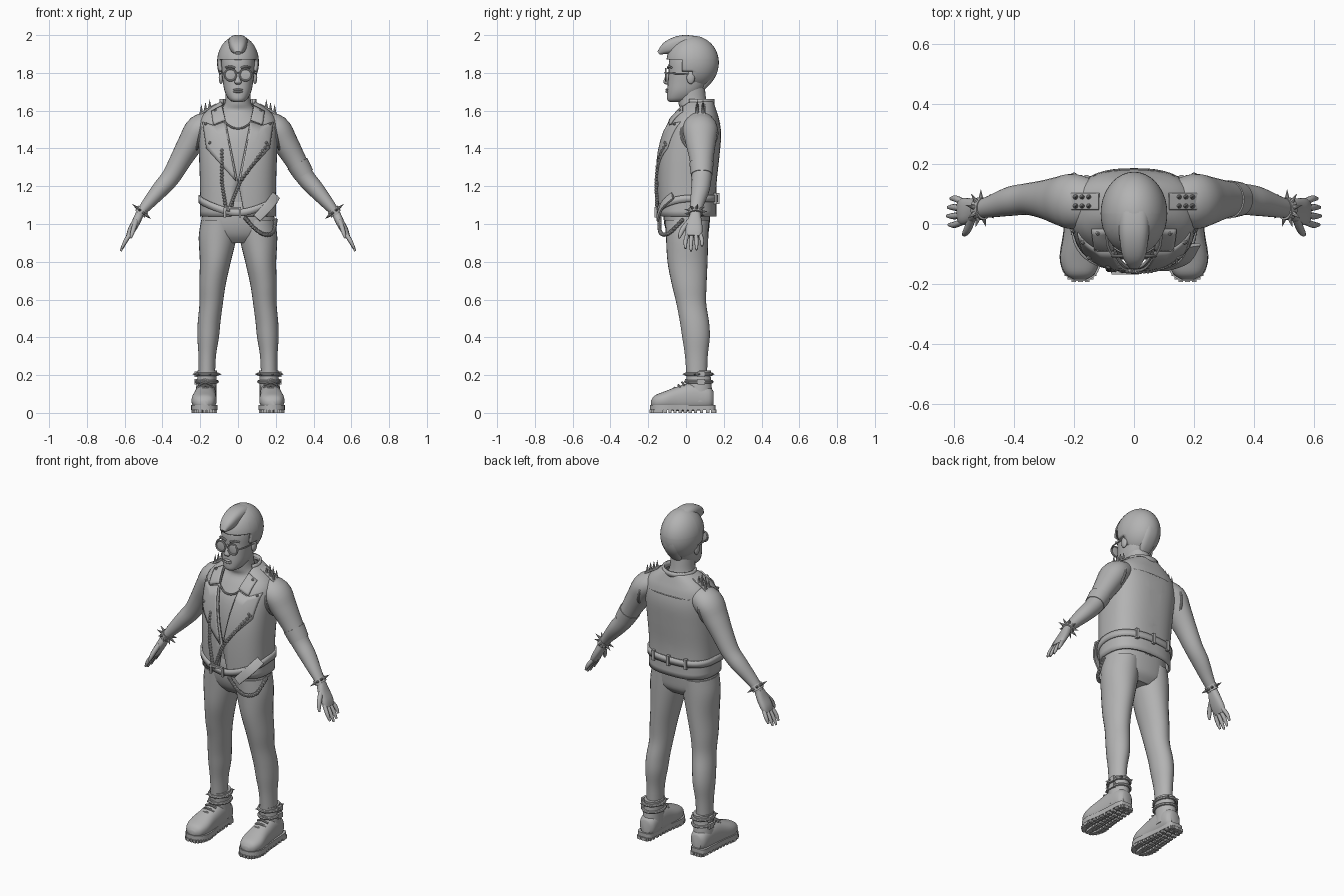
import bpy, bmesh, math
from mathutils import Vector, Matrix
from mathutils.bvhtree import BVHTree

cube = bpy.data.objects.get("Cube")
if cube:
    bpy.data.objects.remove(cube)

X, Y, Z = Vector((1, 0, 0)), Vector((0, 1, 0)), Vector((0, 0, 1))
SIDES = ((1, "left"), (-1, "right"))
grey = bpy.data.materials.new("plain grey")
grey.use_nodes = True
grey.diffuse_color = (.45, .45, .45, 1)
grey.node_tree.nodes["Principled BSDF"].inputs["Base Color"].default_value = (.45, .45, .45, 1)


def finish(name, bm, thick=0):
    bmesh.ops.recalc_face_normals(bm, faces=bm.faces)
    mesh = bpy.data.meshes.new(name)
    bm.to_mesh(mesh)
    bm.free()
    mesh.materials.append(grey)
    ob = bpy.data.objects.new(name, mesh)
    bpy.context.collection.objects.link(ob)
    if thick:
        mod = ob.modifiers.new("thickness", "SOLIDIFY")
        mod.thickness, mod.offset = thick, 0
    return ob


def smooth(points, sub):
    # Catmull-Rom interpolation of tuples
    if sub < 2:
        return points
    out, last = [], len(points) - 1
    for i in range(last):
        quad = [points[max(0, min(last, i + k))] for k in (-1, 0, 1, 2)]
        for j in range(sub):
            t = j / sub
            out.append(tuple(b + t * (c - a) / 2 + t * t * (2 * a - 5 * b + 4 * c - d) / 2
                             + t ** 3 * (3 * b - a - 3 * c + d) / 2 for a, b, c, d in zip(*quad)))
    return out + [points[-1]]


def loft(name, stations, side=X, axis=None, n=28, power=2, sub=4, cap=True, make=True):
    # each station: x, y, z, half width along side, half depth across it
    st, bm, rings = smooth(stations, sub), bmesh.new(), []
    for i, s in enumerate(st):
        t = axis or (Vector(st[min(i + 1, len(st) - 1)][:3]) - Vector(st[max(i - 1, 0)][:3])).normalized()
        u = (side - t * side.dot(t)).normalized()
        v, ring = t.cross(u), []
        for k in range(n):
            c, d = math.cos(math.tau * k / n), math.sin(math.tau * k / n)
            c, d = (math.copysign(abs(w) ** (2 / power), w) for w in (c, d))
            ring.append(bm.verts.new(Vector(s[:3]) + u * c * s[3] + v * d * s[4]))
        rings.append(ring)
    for a, b in zip(rings, rings[1:]):
        for k in range(n):
            bm.faces.new((a[k], a[k - 1], b[k - 1], b[k]))
    if cap:
        bm.faces.new(rings[0])
        bm.faces.new(rings[-1])
    return finish(name, bm) if make else bm


def level(rows):
    # rows: height, half width, front, back -> stations
    return [(0, (f + b) / 2, z, w, (b - f) / 2) for z, w, f, b in rows]


def flip(points, s):
    return [(s * p[0],) + tuple(p[1:]) for p in points]


def cord(name, points, r, side=Z, sub=3):
    return loft(name, [tuple(p[:3]) + (r, r) for p in points], side, n=8, sub=sub)


def oval(c, u, v, n=24):
    return [Vector(c) + u * math.cos(math.tau * k / n) + v * math.sin(math.tau * k / n) for k in range(n + 1)]


def ribbon(name, points, h, thick, closed=False):
    bm = bmesh.new()
    rows = [[bm.verts.new(Vector(p) + Z * d) for d in (-h, h)] for p in points]
    for a, b in zip(rows, rows[1:] + (rows[:1] if closed else [])):
        bm.faces.new((a[0], b[0], b[1], a[1]))
    return finish(name, bm, thick)


def beads(name, points, r):
    bm = bmesh.new()
    for p in points:
        bmesh.ops.create_icosphere(bm, subdivisions=1, radius=r, matrix=Matrix.Translation(p[:3]))
    return finish(name, bm)


def spikes(name, items, r, length):
    bm = bmesh.new()
    for p, d in items:
        m = Matrix.Translation(Vector(p) + d * length / 2) @ d.to_track_quat('Z', 'Y').to_matrix().to_4x4()
        bmesh.ops.create_cone(bm, cap_ends=True, segments=8, radius1=r, radius2=0, depth=length, matrix=m)
    return finish(name, bm)


def boxes(name, items):
    bm = bmesh.new()
    for p, size in items:
        bmesh.ops.create_cube(bm, size=1, matrix=Matrix.LocRotScale(Vector(p), None, Vector(size)))
    return finish(name, bm)


def ellipsoid(name, c, r):
    bm = bmesh.new()
    bmesh.ops.create_uvsphere(bm, u_segments=16, v_segments=10, radius=1,
                              matrix=Matrix.LocRotScale(Vector(c), None, Vector(r)))
    return finish(name, bm)


def cut(bm, co, no):
    bmesh.ops.bisect_plane(bm, geom=bm.verts[:] + bm.edges[:] + bm.faces[:], plane_co=co, plane_no=no)


def drop(bm, test):
    bmesh.ops.delete(bm, geom=[f for f in bm.faces if test(f.calc_center_median())], context='FACES')


# Torso with neck, and hips
loft("torso", level([(1.05, .17, -.11, .13), (1.2, .175, -.12, .14), (1.35, .18, -.12, .15), (1.47, .18, -.1, .16),
                     (1.55, .15, -.06, .15), (1.6, .1, -.03, .13), (1.64, .07, -.04, .11), (1.72, .066, -.045, .1)]), axis=Z)
loft("hips", level([(.9, .12, -.06, .08), (.94, .175, -.095, .115), (1, .193, -.115, .125), (1.08, .186, -.12, .13),
                    (1.14, .17, -.11, .13)]), axis=Z, power=2.3)

# Sleeveless vest, open at the front along two crossing lines
bm = loft("vest", level([(1.04, .195, -.14, .155), (1.2, .195, -.145, .155), (1.35, .2, -.14, .17), (1.47, .203, -.115, .18),
                         (1.55, .195, -.075, .17), (1.6, .155, -.035, .155), (1.645, .088, -.005, .14)]),
          axis=Z, n=48, power=2.6, cap=False, make=False)
shell = BVHTree.FromBMesh(bm)
for s in (1, -1):
    cut(bm, (0, 0, 1.22), (1, 0, s * .2))
drop(bm, lambda c: c.y < .05 and abs(c.x) < .2 * abs(c.z - 1.22))
finish("vest", bm, .012)


def front(x, z, off=.008):
    hit = shell.ray_cast(Vector((x, -1, z)), Y)[0]
    return (hit or Vector((x, -.03, z))) - Y * off


def around(angle, z, off=.008):
    d = Vector((math.cos(angle), math.sin(angle), 0))
    c = Vector((0, .02, z))
    return shell.ray_cast(c + d, -d)[0] + d * off


def panel(name, outline, off=.01):
    # flat outline laid on the front of the vest
    bm = bmesh.new()
    bm.faces.new([bm.verts.new((x, 0, z)) for x, z in outline])
    bmesh.ops.triangulate(bm, faces=bm.faces[:])
    bmesh.ops.subdivide_edges(bm, edges=bm.edges[:], cuts=5, use_grid_fill=True)
    for v in bm.verts:
        v.co = front(v.co.x, v.co.z, off)
    finish(name, bm, .01)


for s, tag in SIDES:
    panel(tag + "_lapel", flip([(.07, 1.54), (.125, 1.52), (.185, 1.54), (.165, 1.4), (.01, 1.225)], s))
    panel(tag + "_collar_flap", flip([(.085, 1.625), (.14, 1.595), (.13, 1.525), (.066, 1.55)], s), .014)
    beads(tag + "_lapel_studs", [front(s * x, z, .018) for x, z in ((.17, 1.53), (.15, 1.43), (.12, 1.6))], .009)
    # Spiked shoulder strap
    loft(tag + "_shoulder_strap", flip([(.115, .075, 1.632, .028, .006), (.17, .075, 1.602, .028, .006),
                                        (.215, .075, 1.57, .028, .006)], s), Y, power=5)
    spikes(tag + "_shoulder_spikes", [((s * (.15 + .022 * i), y, 1.61 - .012 * i), Z)
                                      for i in range(3) for y in (.06, .09)], .01, .05)
    # Armhole edge and side seam
    cord(tag + "_armhole", oval((s * .2, .07, 1.48), Y * .095, Vector((-s * .02, 0, .095))), .007, X, 1)
ribbon("collar", [(.092 * math.cos(a / 10), .06 + .085 * math.sin(a / 10), 1.645) for a in range(-5, 37)], .016, .012)
cord("shirt_neckline", [(x, -.085 - .35 * (.07 - abs(x)) + .01, 1.505 + 7 * x * x) for x in (-.08, -.05, -.02, .02, .05, .08)], .005)
cord("back_yoke_seam", [around(math.pi * k / 12, 1.53, .004) for k in range(3, 10)], .004)


# Toothed zips down the front
def run(points, n):
    return [front(*(Vector(points[i]).lerp(Vector(points[i + 1]), j / n)), .012)
            for i in range(len(points) - 1) for j in range(n)]


beads("right_zip", run([(-.085, 1.39), (-.085, 1.22), (-.06, 1.06)], 10), .011)
beads("left_zip", run([(.155, 1.42), (.01, 1.22), (-.055, 1.06)], 12), .011)

# Tilted belt with buckle, loops and a hanging chain
belt = []
for k in range(64):
    a = math.tau * k / 64
    belt.append(around(a, 1.135 - .075 * max(0, -math.sin(a)) ** 2, .01))
ribbon("belt", belt, .019, .012, True)
boxes("belt_loops", [(around(a, 1.135, .014), (.018, .02, .06)) for a in (.9, 1.57, 2.24)])
boxes("belt_buckle", [(front(x, z, .02), size) for x, z, size in
                      ((-.03, 1.085, (.09, .014, .012)), (-.03, 1.035, (.09, .014, .012)),
                       (-.07, 1.06, (.012, .014, .05)), (.01, 1.06, (.012, .014, .05)))])
loft("loose_belt_end", [(.2, -.07, 1.15, .026, .007), (.165, -.125, 1.1, .026, .007), (.1, -.15, 1.03, .024, .007)],
     Vector((1, 0, -1)), n=16, power=5)
beads("hanging_chain", smooth([(.04, -.14, 1.03), (.09, -.14, .975), (.14, -.125, .945), (.185, -.085, .955),
                               (.2, -.02, 1.02)], 6), .012)

# Head and face
loft("head", level([(1.645, .022, -.085, -.03), (1.66, .048, -.1, .03), (1.7, .07, -.1, .08), (1.75, .08, -.096, .11),
                    (1.8, .086, -.092, .12), (1.86, .088, -.09, .13), (1.92, .075, -.07, .12), (1.96, .04, -.02, .07)]), axis=Z, power=2.3)
loft("nose", [(0, -.09, 1.805, .009, .008), (0, -.103, 1.77, .012, .012), (0, -.106, 1.75, .019, .014),
              (0, -.098, 1.738, .01, .008)], axis=Z, n=14)
for z in (1.7, 1.711):
    ellipsoid("lip", (0, -.1, z), (.026, .009, .006))
for s, tag in SIDES:
    ellipsoid(tag + "_ear", (s * .09, .025, 1.775), (.012, .022, .034))
    ellipsoid(tag + "_lens", (s * .04, -.106, 1.79), (.03, .004, .03))
    cord(tag + "_lens_rim", oval((s * .04, -.107, 1.79), X * .031, Z * .031), .005, Y, 1)
    cord(tag + "_glasses_arm", flip([(.07, -.105, 1.797), (.088, -.07, 1.797), (.095, .02, 1.795)], s), .004)
    cord(tag + "_eyebrow", flip([(.015, -.094, 1.825), (.04, -.092, 1.834), (.065, -.077, 1.828)], s), .006)
cord("glasses_bridge", [(-.015, -.107, 1.797), (0, -.112, 1.801), (.015, -.107, 1.797)], .004)

# Hair: cropped cap plus a swept centre crest
bm = bmesh.new()
bmesh.ops.create_uvsphere(bm, u_segments=36, v_segments=24, radius=1,
                          matrix=Matrix.LocRotScale(Vector((0, .035, 1.855)), None, Vector((.104, .132, .135))))
for co, no in (((0, 0, 1.87), Z), ((0, .035, 0), Y), ((0, -.02, 0), Y), ((0, 0, 1.81), Z)):
    cut(bm, co, no)
drop(bm, lambda c: c.z < 1.87 and c.y < .035 and not (c.z > 1.81 and c.y > -.02))
finish("cropped_hair", bm, .014)
loft("hair_crest", [(0, -.145, 1.905, .016, .01), (0, -.105, 1.93, .038, .032), (0, -.05, 1.95, .048, .042),
                    (0, .005, 1.955, .052, .045), (0, .07, 1.938, .052, .046), (0, .118, 1.885, .052, .046),
                    (0, .124, 1.82, .052, .045), (0, .1, 1.76, .045, .035), (0, .08, 1.72, .03, .02)], power=2.7)

for s, tag in SIDES:
    # Arm, hand and fingers
    loft(tag + "_arm", flip([(.12, .07, 1.54, .07, .06), (.2, .075, 1.505, .092, .075), (.25, .078, 1.43, .08, .068),
                             (.3, .082, 1.345, .064, .058), (.355, .083, 1.25, .053, .05), (.41, .076, 1.185, .049, .045),
                             (.47, .06, 1.115, .038, .034), (.515, .05, 1.06, .03, .024), (.53, .05, 1.03, .03, .02)], s), Y)
    loft(tag + "_palm", flip([(.522, .05, 1.05, .028, .022), (.54, .045, 1.01, .04, .022), (.565, .042, .965, .045, .02),
                              (.58, .04, .935, .04, .013)], s), Y, n=20, power=2.5)
    for i, reach in enumerate((.075, .088, .082, .062)):
        y = .008 + .022 * i
        tip = y + .007 * (i - 1.5)
        loft(tag + "_finger", flip([(.57, y, .95, .011, .012), (.582 + reach * .2, tip, .945 - reach * .5, .011, .011),
                                    (.583 + reach * .43, tip, .945 - reach, .006, .006)], s), Y, n=10)
    loft(tag + "_thumb", flip([(.54, .02, 1.015, .016, .014), (.553, -.015, .975, .014, .013),
                               (.562, -.03, .945, .011, .01), (.568, -.036, .925, .005, .005)], s), Y, n=10)
    # Spiked wristband
    d = Vector((s * .62, 0, -.78))
    w, v = Vector((s * .51, .051, 1.066)), d.cross(Y)
    loft(tag + "_wristband", [tuple(w + d * k) + (.037, .032) for k in (-.016, .016)], Y, axis=d, sub=1)
    rays = [Y * math.cos(k * math.tau / 9) + v * math.sin(k * math.tau / 9) for k in range(9)]
    spikes(tag + "_wrist_spikes", [(w + r * .03, r) for r in rays], .009, .036)

    # Leg
    loft(tag + "_leg", flip([(.1, .005, 1.02, .095, .115), (.108, .006, .93, .1, .112), (.12, .008, .8, .082, .106),
                             (.135, .017, .68, .07, .092), (.142, .028, .58, .062, .079), (.153, .045, .48, .06, .077),
                             (.158, .053, .4, .057, .073), (.163, .055, .3, .046, .06), (.165, .057, .18, .043, .054)], s), axis=Z)
    # Boot: foot, shaft, sole and tread
    loft(tag + "_boot_foot", flip([(.17, .145, .075, .03, .04), (.17, .12, .08, .05, .06), (.172, .04, .085, .056, .075),
                                   (.176, -.04, .075, .06, .066), (.18, -.115, .065, .066, .048),
                                   (.18, -.165, .058, .05, .034), (.18, -.185, .052, .02, .014)], s), axis=-Y, power=2.4)
    loft(tag + "_boot_shaft", flip([(.17, .07, .06, .055, .07), (.168, .07, .14, .053, .066), (.164, .067, .19, .051, .064),
                                    (.163, .067, .225, .052, .066)], s), axis=Z)
    edge = [(.155, .02), (.14, .045), (.05, .052), (-.03, .058), (-.11, .07), (-.165, .055), (-.19, .022)]
    fine = smooth(edge, 3)
    rim = [(s * .178 + w, y) for y, w in fine] + [(s * .178 - w, y) for y, w in reversed(fine)]
    bm = bmesh.new()
    face = bm.faces.new([bm.verts.new((x, y, .014)) for x, y in rim])
    up = bmesh.ops.extrude_face_region(bm, geom=[face])["geom"]
    bmesh.ops.translate(bm, vec=Z * .028, verts=[g for g in up if isinstance(g, bmesh.types.BMVert)])
    finish(tag + "_boot_sole", bm)
    boxes(tag + "_boot_tread", [((s * .178 + k * w * .72, y, .009), (w * .5, .017, .018))
                                for y, w in fine[1:-1] for k in (-1, 0, 1)])
    # Ankle straps, buckle and laces
    for z in (.165, .205):
        cord(tag + "_ankle_strap", oval((s * .165, .068, z), X * .055, Y * .069), .009, Z, 1)
    boxes(tag + "_strap_buckle", [((s * .222, .08, z), (.014, .04, .03)) for z in (.165, .205)])
    spikes(tag + "_strap_studs", [((s * .165 + .06 * math.cos(a), .068 + .074 * math.sin(a), .205),
                                   Vector((math.cos(a), math.sin(a), 0))) for a in range(7)], .008, .018)
    for i in range(4):
        y, z = -.06 + .02 * i, .133 + .014 * i
        cord(tag + "_lace", [(s * .173 + x, y + abs(x) * .3, z - abs(x) * .4) for x in (-.035, 0, .035)], .006)

# Bandage on the left arm
loft("arm_bandage", [(.315, .082, 1.32, .064, .06), (.35, .083, 1.26, .057, .054)], Y, sub=1)

for ob in bpy.data.objects:
    ob.select_set(ob.type == 'MESH' and grey.name in ob.data.materials)
    if ob.select_get():
        bpy.context.view_layer.objects.active = ob
bpy.ops.object.shade_smooth_by_angle(angle=math.radians(40))
